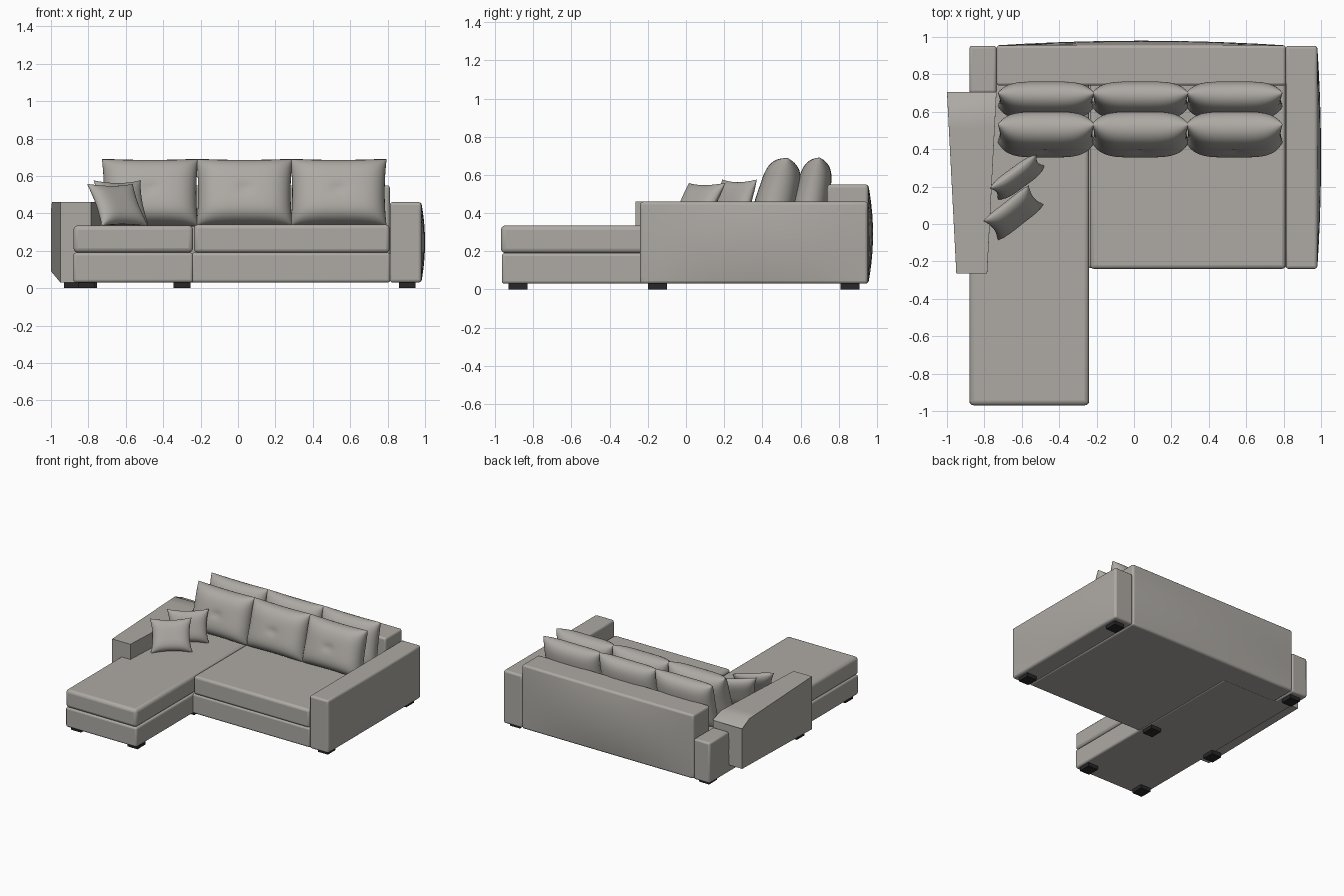
import bpy, bmesh, math
from mathutils import Vector

if "Cube" in bpy.data.objects:
    bpy.data.objects.remove(bpy.data.objects["Cube"])


def material(name, col):
    m = bpy.data.materials.new(name)
    m.diffuse_color = (*col, 1)
    m.use_nodes = True
    m.node_tree.nodes["Principled BSDF"].inputs["Base Color"].default_value = m.diffuse_color
    return m


FABRIC = material("warm grey fabric", (0.42, 0.40, 0.37))
DARK = material("black feet", (0.02, 0.02, 0.02))


def finish(bm, name, mat, bevel=0.0):
    bmesh.ops.recalc_face_normals(bm, faces=bm.faces)
    me = bpy.data.meshes.new(name)
    bm.to_mesh(me)
    bm.free()
    me.materials.append(mat)
    ob = bpy.data.objects.new(name, me)
    bpy.context.collection.objects.link(ob)
    if bevel:
        b = ob.modifiers.new("soft edges", 'BEVEL')
        b.width, b.segments = bevel, 3
        b.limit_method, b.angle_limit = 'ANGLE', math.radians(50)
    bpy.ops.object.select_all(action='DESELECT')
    ob.select_set(True)
    bpy.context.view_layer.objects.active = ob
    bpy.ops.object.shade_smooth_by_angle(angle=math.radians(40))
    return ob


def block(name, lo, hi, bevel=0.015, mat=FABRIC, bulge=None, cuts=0, shape=None):
    """Box from corner to corner; bulge = (axis, side, amount) swells one face."""
    bm = bmesh.new()
    bmesh.ops.create_cube(bm, size=2)
    if bulge or cuts:
        bmesh.ops.subdivide_edges(bm, edges=bm.edges[:], cuts=cuts or 9, use_grid_fill=True)
    lo, hi = Vector(lo), Vector(hi)
    for v in bm.verts:
        n = v.co.copy()
        v.co = Vector([lo[i] + (hi[i] - lo[i]) * (n[i] + 1) / 2 for i in range(3)])
        if bulge and n[bulge[0]] * bulge[1] > 0.99:
            a, b = [n[i] for i in range(3) if i != bulge[0]]
            v.co[bulge[0]] += bulge[1] * bulge[2] * (1 - a * a) * (1 - b * b)
        if shape:
            v.co = shape(n, v.co)
    return finish(bm, name, mat, bevel)


def pillow(name, size, loc, tilt, yaw=0, pinch=0.04, power=0.5, dimple=0.0, n=28):
    """Stuffed cushion: two swollen grids welded along the seam."""
    w, t, h = size
    bm = bmesh.new()
    s = [math.sin(math.pi / 2 * (2 * i / n - 1)) for i in range(n + 1)]
    for side in (-1, 1):
        g = []
        for v in s:
            row = []
            for u in s:
                f = max(0, (1 - u ** 4) * (1 - v ** 4)) ** power
                f -= dimple * math.exp(-(u * u + v * v) / 0.02)
                # fuller towards the bottom
                y = side * t / 2 * f * (1 - 0.12 * v)
                row.append(bm.verts.new((w / 2 * u * (1 - pinch * (1 - v * v)), y,
                                         h / 2 * v * (1 - pinch * (1 - u * u)))))
            g.append(row)
        for j in range(n):
            for i in range(n):
                bm.faces.new((g[j][i], g[j][i + 1], g[j + 1][i + 1], g[j + 1][i]))
    bmesh.ops.remove_doubles(bm, verts=bm.verts, dist=1e-5)
    ob = finish(bm, name, FABRIC)
    ob.location = loc
    ob.rotation_euler = (-math.radians(tilt), 0, math.radians(yaw))
    for p in ob.data.polygons:
        p.use_smooth = True
    return ob


# Main seat: base and cushion
block("seat_base", (-0.25, -0.235, 0.03), (0.815, 0.78, 0.19))
block("seat_cushion", (-0.235, -0.24, 0.19), (0.81, 0.78, 0.34), 0.02)

# Chaise: base and cushion
block("chaise_base", (-0.88, -0.965, 0.03), (-0.24, 0.76, 0.19))
block("chaise_cushion", (-0.88, -0.97, 0.19), (-0.24, 0.76, 0.336), 0.025)

# Backrest and right arm with swollen outer faces, low block at the rear left
block("backrest", (-0.735, 0.74, 0.03), (0.812, 0.955, 0.55), bulge=(1, 1, 0.025))
block("right_arm", (0.812, -0.24, 0.03), (0.98, 0.953, 0.46), bulge=(0, 1, 0.02))
block("rear_left_block", (-0.88, 0.70, 0.03), (-0.735, 0.953, 0.36))


# Left arm: wedge that widens to the rear, with a dropped rear top edge
def wedge(n, co):
    f = (n.y + 1) / 2
    left = -0.95 - 0.05 * f
    right = -0.785 + 0.05 * f
    co.x = left + (right - left) * (n.x + 1) / 2
    if n.z < 0:
        co.z += 0.06 * f * (1 - n.z) / 2
    if n.z > 0.99 and f > 0.99:
        co.z -= 0.06 - 0.02 * n.x
    return co


block("left_arm", (-1, -0.265, 0.03), (-0.735, 0.705, 0.46), cuts=9, shape=wedge)

# Feet
for i, (x, y) in enumerate([(0.905, 0.86), (0.905, -0.15), (-0.80, 0.86), (-0.30, -0.15),
                            (-0.885, -0.15), (-0.30, -0.88), (-0.81, -0.88)]):
    block(f"foot_{i + 1}", (x - 0.045, y - 0.05, 0), (x + 0.045, y + 0.05, 0.035), 0, DARK)

# Two rows of back cushions
for i, x in enumerate((-0.47, 0.034, 0.537)):
    pillow(f"front_back_cushion_{i + 1}", (0.515, 0.21, 0.37), (x, 0.485, 0.51), 15, dimple=0.12)
    pillow(f"rear_back_cushion_{i + 1}", (0.515, 0.18, 0.37), (x, 0.665, 0.51), 11, dimple=0.12)

# Throw pillows on the chaise
pillow("throw_pillow_rear", (0.31, 0.09, 0.26), (-0.625, 0.25, 0.452), 17, 36, 0.12, 0.6)
pillow("throw_pillow_front", (0.31, 0.09, 0.26), (-0.645, 0.06, 0.445), 30, 38, 0.12, 0.6)
